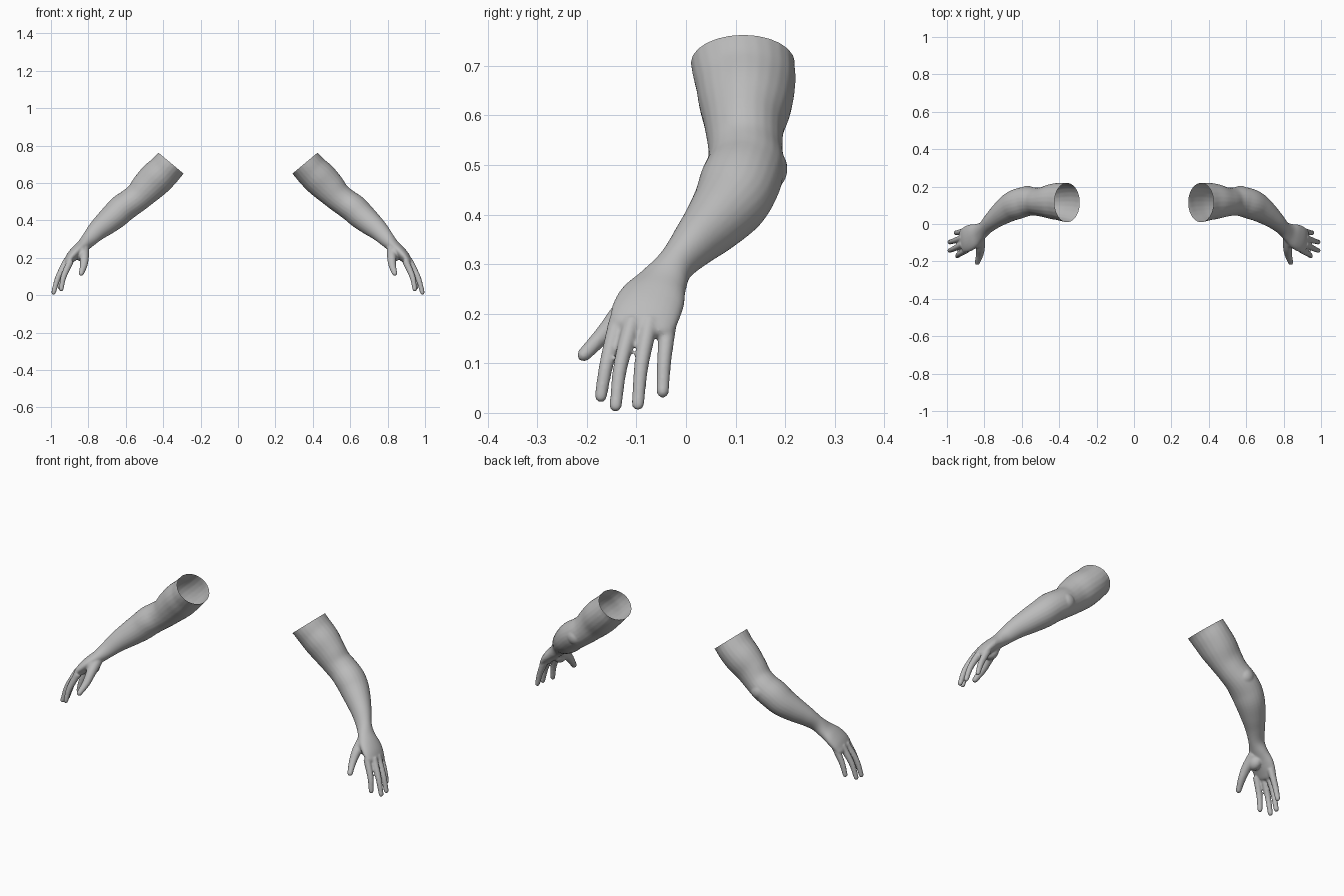
import bpy, bmesh, math
from mathutils import Vector, Matrix

cube = bpy.data.objects.get("Cube")
if cube:
    bpy.data.objects.remove(cube, do_unlink=True)

skin = bpy.data.materials.new("plain grey")
skin.use_nodes = True
GREY = (0.5, 0.5, 0.5, 1)
skin.diffuse_color = GREY
skin.node_tree.nodes["Principled BSDF"].inputs["Base Color"].default_value = GREY

SIDES = 24
STEPS = 5


def spline(points):
    """Smoothly resample control points holding (x, y, z, width, thickness)."""
    pts = [Vector(p) for p in points]
    result = []
    for i in range(len(pts) - 1):
        b, c = pts[i], pts[i + 1]
        a = pts[i - 1] if i else b * 2 - c
        d = pts[i + 2] if i + 2 < len(pts) else c * 2 - b
        for k in range(STEPS):
            t = k / STEPS
            result.append((b * 2 + (c - a) * t + (a * 2 - b * 5 + c * 4 - d) * t ** 2
                           + (b * 3 - a - c * 3 + d) * t ** 3) / 2)
    return result + [pts[-1]]


def loft(bm, points):
    """Sweep an ellipse along a path and round off its far end."""
    path = spline(points)
    centres = [Vector(p[:3]) for p in path]
    sizes = [(p[3], p[4]) for p in path]
    tangents = []
    for i in range(len(path)):
        low, high = max(i - 1, 0), min(i + 1, len(path) - 1)
        tangents.append((centres[high] - centres[low]).normalized())
    end, direction, (w, h) = centres[-1], tangents[-1], sizes[-1]
    for angle in (30, 60, 80):
        s, c = math.sin(math.radians(angle)), math.cos(math.radians(angle))
        centres.append(end + direction * min(w, h) * s)
        sizes.append((w * c, h * c))
        tangents.append(direction)
    rings = []
    for centre, (w, h), t in zip(centres, sizes, tangents):
        across = Vector((0, 1, 0))
        across = (across - t * across.dot(t)).normalized()
        up = t.cross(across)
        ring = []
        for k in range(SIDES):
            a = math.tau * k / SIDES
            ring.append(bm.verts.new(centre + across * w * math.cos(a) + up * h * math.sin(a)))
        rings.append(ring)
    for r, q in zip(rings, rings[1:]):
        for k in range(SIDES):
            n = (k + 1) % SIDES
            bm.faces.new((r[k], r[n], q[n], q[k]))
    bm.faces.new(rings[0][::-1])
    bm.faces.new(rings[-1])


def mound(bm, centre, size):
    """Add a soft swelling for a muscle or bone."""
    bmesh.ops.create_uvsphere(bm, u_segments=20, v_segments=12, radius=1,
                              matrix=Matrix.LocRotScale(Vector(centre), None, Vector(size)))


bm = bmesh.new()

# Upper arm, elbow, forearm, wrist and palm
loft(bm, [
    (.31, .115, .75, .11, .09),
    (.358, .115, .706, .105, .088),
    (.395, .12, .665, .101, .09),
    (.44, .12, .622, .094, .093),
    (.487, .118, .575, .08, .087),
    (.53, .12, .53, .075, .077),
    (.575, .12, .495, .079, .075),
    (.62, .108, .463, .081, .076),
    (.66, .09, .425, .076, .073),
    (.71, .055, .382, .062, .064),
    (.755, .018, .343, .048, .053),
    (.795, -.02, .3, .038, .042),
    (.828, -.045, .265, .05, .035),
    (.862, -.065, .235, .066, .032),
    (.89, -.08, .205, .07, .029),
    (.913, -.09, .175, .066, .022)])

# Elbow bone and thumb muscle
mound(bm, (.57, .165, .492), (.045, .04, .045))
mound(bm, (.838, -.085, .225), (.034, .045, .045))

# Fingers: knuckle, middle joint and tip
fingers = [
    ((.895, -.138, .185), (.932, -.16, .1), (.945, -.172, .033)),
    ((.915, -.108, .185), (.962, -.132, .095), (.986, -.142, .014)),
    ((.915, -.073, .185), (.962, -.09, .095), (.986, -.097, .017)),
    ((.9, -.036, .185), (.935, -.044, .105), (.953, -.047, .042))]
for knuckle, joint, tip in fingers:
    loft(bm, [(*knuckle, .018, .019), (*joint, .0145, .0155), (*tip, .0125, .012)])

# Thumb
loft(bm, [(.825, -.07, .25, .03, .03), (.822, -.125, .205, .024, .025),
          (.825, -.165, .16, .018, .02), (.838, -.206, .117, .014, .014)])

raw = bpy.data.meshes.new("arm_volume")
bm.to_mesh(raw)
bm.free()
source = bpy.data.objects.new("arm_volume", raw)
bpy.context.collection.objects.link(source)

# Fuse the volumes into one skin and soften the joins
remesh = source.modifiers.new("fuse", 'REMESH')
remesh.mode = 'VOXEL'
remesh.voxel_size = .0045
soften = source.modifiers.new("soften", 'SMOOTH')
soften.factor = .5
soften.iterations = 6
evaluated = source.evaluated_get(bpy.context.evaluated_depsgraph_get())
fused = bpy.data.meshes.new_from_object(evaluated)
bpy.data.objects.remove(source, do_unlink=True)

# Cut the shoulder end open, then make both arms
for name, side in (("left_arm", 1), ("right_arm", -1)):
    bm = bmesh.new()
    bm.from_mesh(fused)
    bmesh.ops.bisect_plane(bm, geom=bm.verts[:] + bm.edges[:] + bm.faces[:],
                           plane_co=(.358, .115, .706), plane_no=(-.64, 0, .77),
                           clear_outer=True)
    bmesh.ops.scale(bm, vec=(side, 1, 1), verts=bm.verts)
    if side < 0:
        bmesh.ops.reverse_faces(bm, faces=bm.faces)
    for face in bm.faces:
        face.smooth = True
    mesh = bpy.data.meshes.new(name)
    bm.to_mesh(mesh)
    bm.free()
    mesh.materials.clear()
    mesh.materials.append(skin)
    bpy.context.collection.objects.link(bpy.data.objects.new(name, mesh))
